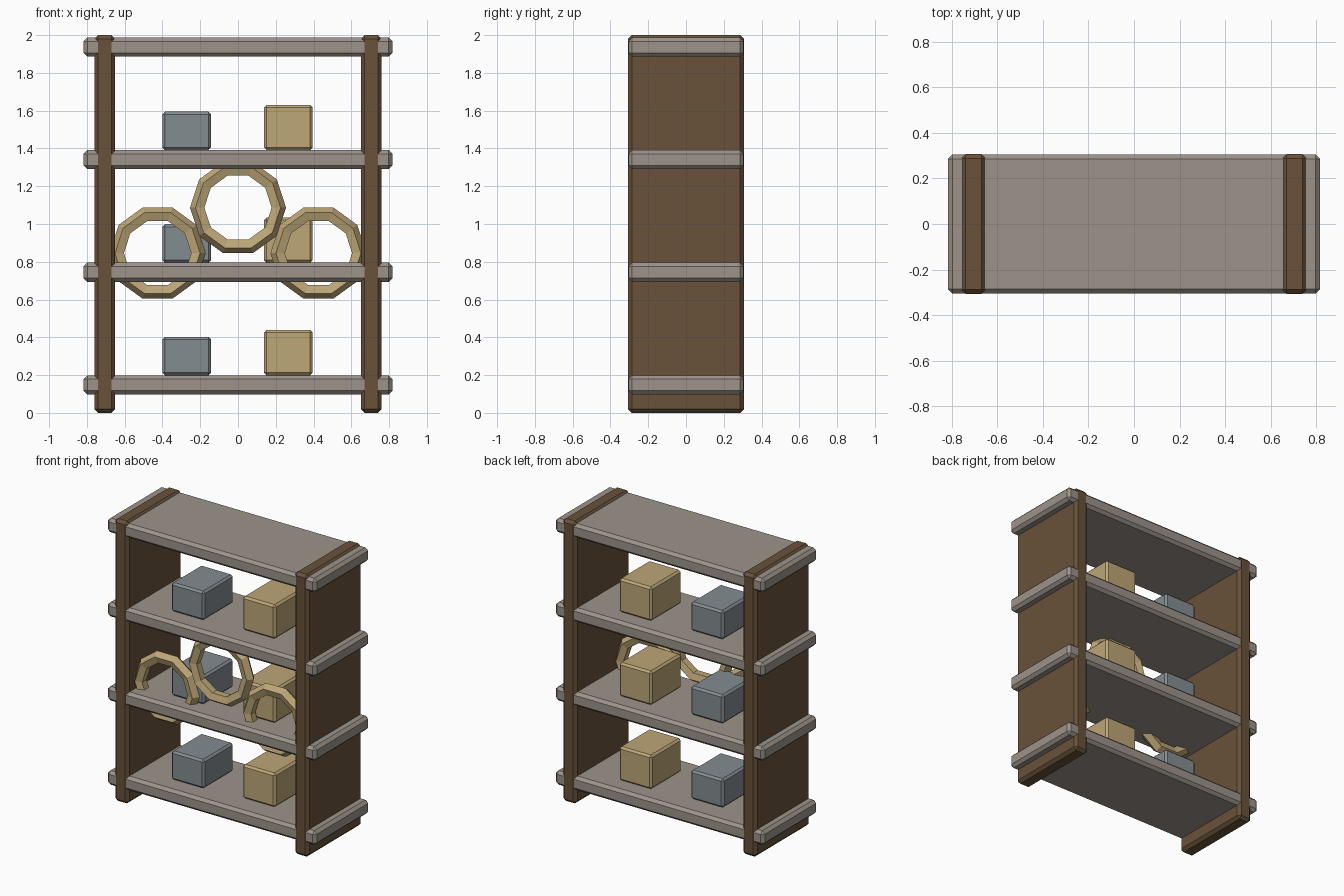
import bpy
import bmesh
from math import pi

if "Cube" in bpy.data.objects:
    bpy.data.objects.remove(bpy.data.objects["Cube"])


def material(name, rgb):
    m = bpy.data.materials.new(name)
    m.diffuse_color = (*rgb, 1.0)
    m.use_nodes = True
    m.node_tree.nodes["Principled BSDF"].inputs["Base Color"].default_value = m.diffuse_color
    return m


DARK_WOOD = material("dark_wood", (0.14, 0.085, 0.042))
PALE_WOOD = material("pale_wood", (0.34, 0.295, 0.255))
GREY = material("grey_box", (0.23, 0.265, 0.285))
TAN = material("tan", (0.51, 0.385, 0.185))


def box(name, x, y, z, mat, chamfer):
    """Chamfered box from (min, max) ranges on each axis."""
    size = [b - a for a, b in (x, y, z)]
    bm = bmesh.new()
    bmesh.ops.create_cube(bm, size=1.0)
    bmesh.ops.scale(bm, vec=size, verts=bm.verts)
    bmesh.ops.bevel(bm, geom=bm.edges[:], offset=chamfer, segments=1,
                    affect='EDGES', profile=0.5)
    mesh = bpy.data.meshes.new(name)
    bm.to_mesh(mesh)
    bm.free()
    mesh.materials.append(mat)
    ob = bpy.data.objects.new(name, mesh)
    ob.location = [(a + b) / 2 for a, b in (x, y, z)]
    bpy.context.collection.objects.link(ob)
    return ob


# Upright side panels
box("left_panel", (-0.76, -0.65), (-0.307, 0.307), (0, 2), DARK_WOOD, 0.02)
box("right_panel", (0.65, 0.76), (-0.307, 0.307), (0, 2), DARK_WOOD, 0.02)

# Four shelves running through the panels
SHELF_STEP = 0.596
for i in range(4):
    bottom = 0.098 + i * SHELF_STEP
    box(f"shelf_{i + 1}", (-0.818, 0.818), (-0.3055, 0.3055),
        (bottom, bottom + 0.101), PALE_WOOD, 0.02)

# A grey and a tan box on each of the three lower shelves
for i in range(3):
    top = 0.199 + i * SHELF_STEP
    box(f"grey_box_{i + 1}", (-0.40, -0.143), (-0.18, 0.157),
        (top, top + 0.204), GREY, 0.014)
    box(f"tan_box_{i + 1}", (0.138, 0.395), (-0.15, 0.19),
        (top, top + 0.24), TAN, 0.014)

# Faceted rings standing upright near the front
for name, x, z in (("left_ring", -0.426, 0.846),
                   ("middle_ring", 0.0, 1.087),
                   ("right_ring", 0.426, 0.846)):
    bpy.ops.mesh.primitive_torus_add(
        major_segments=10, minor_segments=5, major_radius=0.212,
        minor_radius=0.042, location=(x, -0.185, z), rotation=(pi / 2, 0, 0))
    ring = bpy.context.object
    ring.name = name
    ring.data.materials.append(TAN)
    ring.data.shade_flat()
